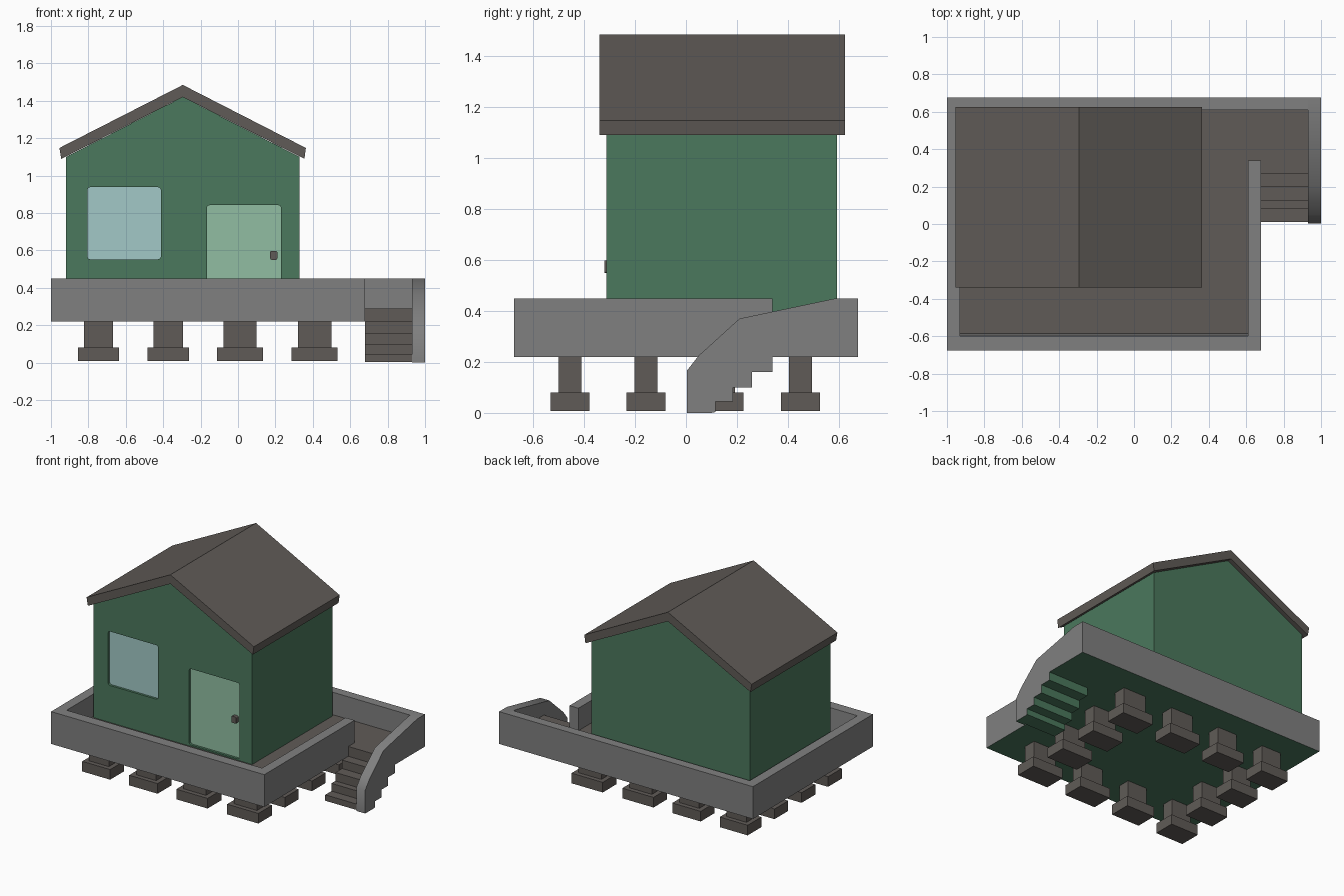
import bpy, bmesh, math

if "Cube" in bpy.data.objects:
    bpy.data.objects.remove(bpy.data.objects["Cube"])


def material(name, rgb):
    m = bpy.data.materials.new(name)
    m.diffuse_color = (*rgb, 1)
    m.use_nodes = True
    m.node_tree.nodes["Principled BSDF"].inputs["Base Color"].default_value = m.diffuse_color
    return m


GREY = material("stone grey", (0.216, 0.216, 0.216))
BROWN = material("dark brown", (0.117, 0.105, 0.095))
GREEN = material("wall green", (0.070, 0.188, 0.109))
GLASS = material("pale blue glass", (0.361, 0.584, 0.571))
DOOR = material("light green", (0.283, 0.515, 0.361))


def prism(name, pts, axis, a, b, mats, rule=None):
    """Extrude a 2D outline along an axis from a to b; rule picks a material index per face."""
    place = {"x": lambda p, t: (t, p[0], p[1]),
             "y": lambda p, t: (p[0], t, p[1]),
             "z": lambda p, t: (p[0], p[1], t)}[axis]
    bm = bmesh.new()
    lo = [bm.verts.new(place(p, a)) for p in pts]
    hi = [bm.verts.new(place(p, b)) for p in pts]
    bm.faces.new(lo)
    bm.faces.new(hi)
    n = len(pts)
    for i in range(n):
        j = (i + 1) % n
        bm.faces.new((lo[i], lo[j], hi[j], hi[i]))
    bmesh.ops.recalc_face_normals(bm, faces=bm.faces)
    bm.normal_update()
    if rule:
        for f in bm.faces:
            f.material_index = rule(f)
    me = bpy.data.meshes.new(name)
    bm.to_mesh(me)
    bm.free()
    for m in mats:
        me.materials.append(m)
    ob = bpy.data.objects.new(name, me)
    bpy.context.collection.objects.link(ob)
    return ob


def rect(x0, x1, y0, y1):
    return [(x0, y0), (x1, y0), (x1, y1), (x0, y1)]


def round_rect(x0, x1, z0, z1, r, seg=3):
    pts = []
    corners = [(x1 - r, z1 - r), (x0 + r, z1 - r), (x0 + r, z0 + r), (x1 - r, z0 + r)]
    for k, (cx, cz) in enumerate(corners):
        for s in range(seg + 1):
            t = math.pi / 2 * (k + s / seg)
            pts.append((cx + r * math.cos(t), cz + r * math.sin(t)))
    return pts


def activate(ob):
    bpy.ops.object.select_all(action="DESELECT")
    ob.select_set(True)
    bpy.context.view_layer.objects.active = ob


def underside(f):
    # downward faces and the backs of the steps are green
    back = f.normal.y > 0.5 and f.calc_center_median().y < 0.5
    return 1 if f.normal.z < -0.5 or back else 0


# Deck floor and the parapet around it
prism("deck_floor", [(-0.93, -0.59), (0.61, -0.59), (0.61, 0.34), (0.93, 0.34),
                     (0.93, 0.61), (-0.93, 0.61)], "z", 0.22, 0.29, [BROWN, GREEN], underside)
parapet = prism("parapet", [(0.68, 0.34), (0.68, -0.675), (-1, -0.675), (-1, 0.675),
                            (0.93, 0.675), (0.93, 0.61), (-0.93, 0.61), (-0.93, -0.60),
                            (0.61, -0.60), (0.61, 0.34)], "z", 0.22, 0.45, [GREY, GREEN],
                lambda f: 1 if f.normal.z < -0.5 else 0)
for v in parapet.data.vertices:  # front inner face leans slightly
    if abs(v.co.y + 0.60) < 0.001 and v.co.z < 0.3:
        v.co.y = -0.58

# Stairs and their outer side wall share the stepped underside
under = [(0.34, 0.22), (0.34, 0.16), (0.26, 0.16), (0.26, 0.10),
         (0.185, 0.10), (0.185, 0.045), (0.115, 0.045), (0.115, 0.003)]
treads = [(0.01, 0.003), (0.01, 0.045), (0.08, 0.045), (0.08, 0.10), (0.125, 0.10),
          (0.125, 0.16), (0.20, 0.16), (0.20, 0.22), (0.27, 0.22), (0.27, 0.29), (0.34, 0.29)]
prism("stairs", under + treads, "x", 0.68, 0.93, [BROWN, GREEN], underside)
rail = prism("stair_side_wall", [(0.675, 0.22)] + under +
             [(0.10, 0.0), (0.003, 0.0), (0.003, 0.165), (0.05, 0.225), (0.21, 0.37),
              (0.59, 0.45), (0.675, 0.45)], "x", 0.93, 1.0, [GREY, GREEN], underside)
activate(rail)
bpy.ops.object.shade_smooth_by_angle(angle=math.radians(55))

# Ring of stepped footings under the deck
xs = [(-0.745, 0.11, 0.078), (-0.373, 0.112, 0.078), (0.01, 0.123, 0.088), (0.41, 0.123, 0.09)]
ys = [-0.455, -0.157, 0.148, 0.45]
for i, (x, wb, wc) in enumerate(xs):
    for j, y in enumerate(ys):
        if i in (0, 3) or j in (0, 3):
            prism("footing_base", rect(x - wb, x + wb, y - 0.077, y + 0.077), "z", 0.008, 0.08, [BROWN])
            prism("footing_post", rect(x - wc, x + wc, y - 0.045, y + 0.045), "z", 0.08, 0.22, [BROWN])

# House body with recessed window and door
MID = -0.295
house = prism("house_walls", [(-0.92, 0.29), (0.33, 0.29), (0.33, 1.10), (MID, 1.42), (-0.92, 1.10)],
              "y", -0.312, 0.593, [GREEN])
for name, box, mat in (("window_pane", (-0.805, -0.412, 0.553, 0.938), GLASS),
                       ("door_panel", (-0.167, 0.23, 0.30, 0.842), DOOR)):
    outline = round_rect(*box, 0.015)
    cutter = prism("cutter", outline, "y", -0.40, -0.288, [GREEN])
    cutter.hide_render = True
    activate(house)
    mod = house.modifiers.new("recess", "BOOLEAN")
    mod.operation = "DIFFERENCE"
    mod.solver = "EXACT"
    mod.object = cutter
    bpy.ops.object.modifier_apply(modifier=mod.name)
    bpy.data.objects.remove(cutter)
    prism(name, outline, "y", -0.295, -0.288, [mat])
prism("door_handle", round_rect(0.172, 0.21, 0.55, 0.598, 0.008), "y", -0.32, -0.293, [BROWN])

# Gabled roof slab
prism("roof", [(MID, 1.485), (0.363, 1.148), (0.355, 1.09), (MID, 1.42),
               (-0.945, 1.09), (-0.955, 1.148)], "y", -0.34, 0.625, [BROWN])
